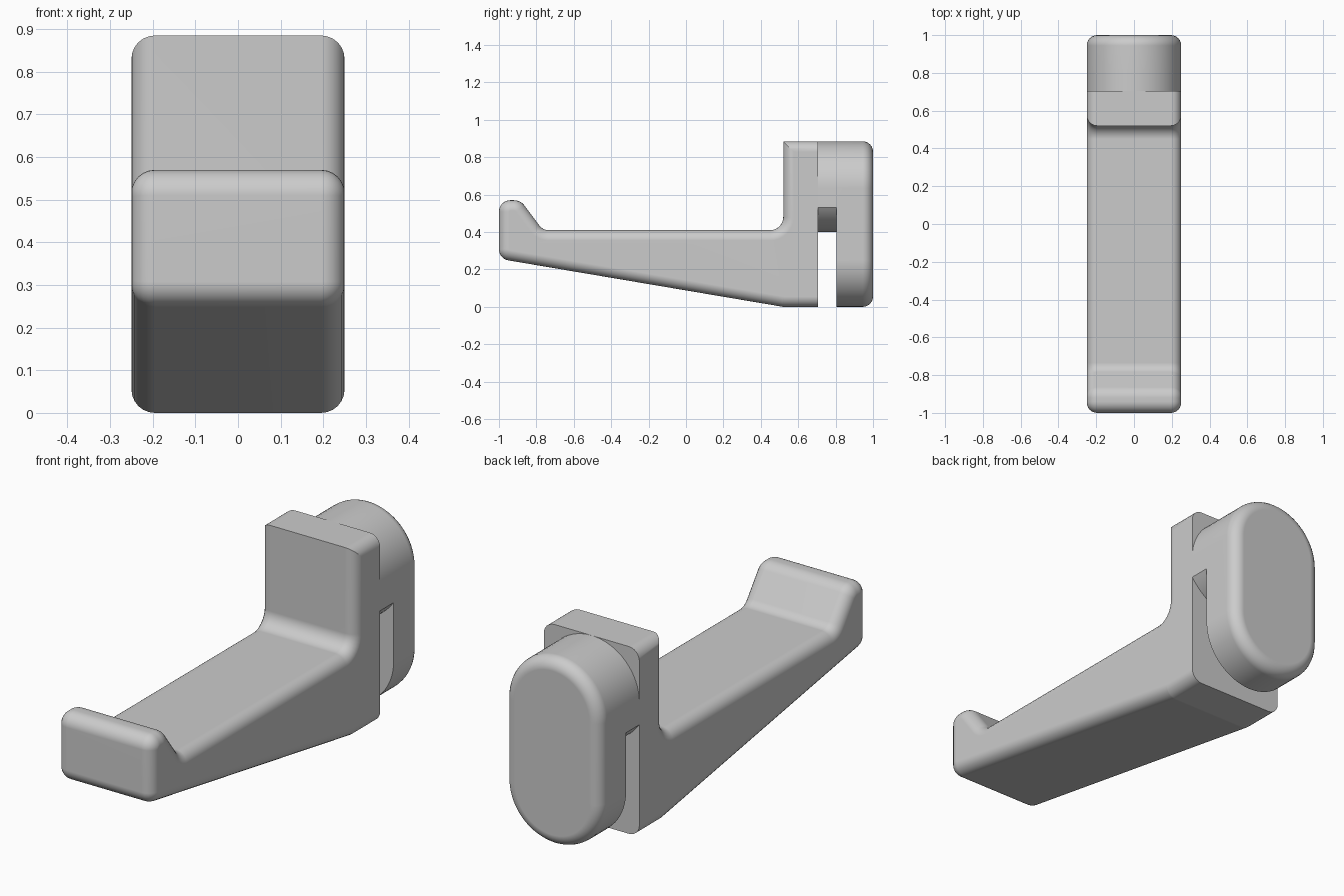
import bpy, bmesh
from math import sin, cos, tan, pi, asin, radians
from mathutils import Vector

cube = bpy.data.objects.get("Cube")
if cube:
    bpy.data.objects.remove(cube)

GREY = (0.6, 0.6, 0.6, 1.0)
grey = bpy.data.materials.new("light_grey")
grey.use_nodes = True
grey.diffuse_color = GREY
grey.node_tree.nodes["Principled BSDF"].inputs["Base Color"].default_value = GREY

HALF = 0.25        # half width of every part
TOP = 0.885        # overall height
FILLET = 0.055


def rounded(corners, steps=8):
    """Replace each (u, v, radius) corner with a tangent arc."""
    out = []
    for i, (u, v, r) in enumerate(corners):
        p = Vector((u, v))
        if not r:
            out.append(p)
            continue
        a = (Vector(corners[i - 1][:2]) - p).normalized()
        b = (Vector(corners[(i + 1) % len(corners)][:2]) - p).normalized()
        half = a.angle(b) / 2
        centre = p + (a + b).normalized() * r / sin(half)
        start = p + a * r / tan(half) - centre
        end = p + b * r / tan(half) - centre
        sweep = pi - 2 * half
        for k in range(steps + 1):
            t = k / steps
            out.append(centre + (start * sin((1 - t) * sweep) + end * sin(t * sweep)) / sin(sweep))
    return out


def arc(cz, r, a0, a1, steps=32):
    return [Vector((r * cos(a0 + (a1 - a0) * k / steps), cz + r * sin(a0 + (a1 - a0) * k / steps)))
            for k in range(steps + 1)]


def prism(name, points, place, depth, bevel_rule=None):
    """Extrude a placed outline by depth and round the edges picked by the rule."""
    bm = bmesh.new()
    face = bm.faces.new([bm.verts.new(place(p)) for p in points])
    geom = bmesh.ops.extrude_face_region(bm, geom=[face], use_keep_orig=True)["geom"]
    bmesh.ops.translate(bm, vec=depth, verts=[g for g in geom if isinstance(g, bmesh.types.BMVert)])
    bmesh.ops.recalc_face_normals(bm, faces=bm.faces)
    if bevel_rule:
        edges = [e for e in bm.edges if bevel_rule(*[v.co for v in e.verts])]
        bmesh.ops.bevel(bm, geom=edges, offset=FILLET, offset_type='OFFSET', segments=6,
                        profile=0.5, affect='EDGES', clamp_overlap=False)
    mesh = bpy.data.meshes.new(name)
    bm.to_mesh(mesh)
    bm.free()
    mesh.materials.append(grey)
    obj = bpy.data.objects.new(name, mesh)
    bpy.context.collection.objects.link(obj)
    bpy.ops.object.select_all(action='DESELECT')
    obj.select_set(True)
    bpy.context.view_layer.objects.active = obj
    bpy.ops.object.shade_smooth_by_angle(angle=radians(30))
    normals = obj.modifiers.new("even_normals", 'WEIGHTED_NORMAL')
    normals.keep_sharp = True
    return obj


# Hook arm: side profile with upturned tip and upright, sides rounded except at the flat back
BACK = 0.705
profile = rounded([
    (BACK, 0, 0), (BACK, TOP, 0), (0.52, TOP, 0), (0.52, 0.41, 0.07),
    (-0.765, 0.41, 0.06), (-0.885, 0.57, 0.07), (-1, 0.57, 0.06),
    (-1, 0.257, 0.06), (0.52, 0, 0.06)])
prism("hook_arm", profile, lambda p: (-HALF, p.x, p.y), (2 * HALF, 0, 0),
      lambda a, b: abs(a.x - b.x) < 1e-5 and min(a.y, b.y) < BACK - 1e-4)

# Neck: rounded top flush with the plate, shallow curved underside
R = 0.305
swing = asin(HALF / R)
neck = arc(TOP - HALF, HALF, 0, pi) + arc(0.4 + R, R, 1.5 * pi - swing, 1.5 * pi + swing)
prism("neck", neck, lambda p: (p.x, BACK, p.y), (0, 0.1, 0))

# Back plate: upright stadium with a rounded rear rim
stadium = arc(TOP - HALF, HALF, 0, pi) + arc(HALF, HALF, pi, 2 * pi)
prism("back_plate", stadium, lambda p: (p.x, 0.805, p.y), (0, 0.195, 0),
      lambda a, b: min(a.y, b.y) > 0.99)
